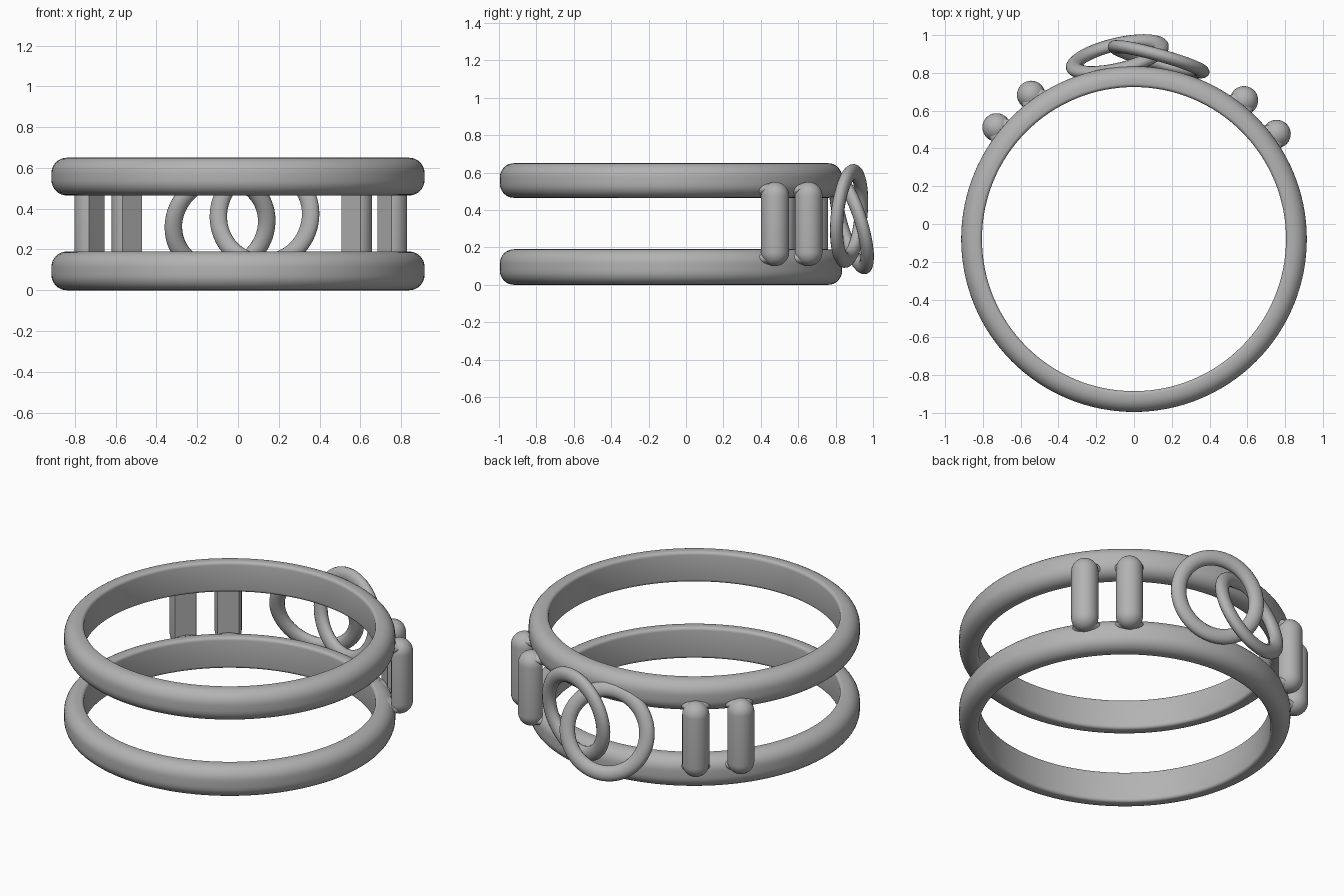
import bpy, bmesh
from math import sin, cos, pi, radians
from mathutils import Matrix, Vector

cube = bpy.data.objects.get("Cube")
if cube:
    bpy.data.objects.remove(cube)

metal = bpy.data.materials.new("grey metal")
GREY = (0.45, 0.45, 0.45, 1)
metal.use_nodes = True
metal.diffuse_color = GREY
metal.node_tree.nodes["Principled BSDF"].inputs["Base Color"].default_value = GREY

CENTRE_Y = -0.08


def finish(name, bm):
    bmesh.ops.recalc_face_normals(bm, faces=bm.faces)
    mesh = bpy.data.meshes.new(name)
    bm.to_mesh(mesh)
    bm.free()
    mesh.materials.append(metal)
    obj = bpy.data.objects.new(name, mesh)
    bpy.context.collection.objects.link(obj)
    bpy.ops.object.select_all(action="DESELECT")
    obj.select_set(True)
    bpy.context.view_layer.objects.active = obj
    bpy.ops.object.shade_smooth_by_angle(angle=radians(40))
    return obj


def lathe(profile, segments, closed):
    """Revolve (radius, height) points around z."""
    bm = bmesh.new()
    verts = [bm.verts.new((r, 0, z)) for r, z in profile]
    pairs = list(zip(verts, verts[1:] + verts[:1]))
    edges = [bm.edges.new(p) for p in (pairs if closed else pairs[:-1])]
    bmesh.ops.spin(bm, geom=verts + edges, cent=(0, 0, 0), axis=(0, 0, 1),
                   angle=2 * pi, steps=segments)
    bmesh.ops.remove_doubles(bm, verts=bm.verts, dist=1e-5)
    return bm


def arc(cx, cz, r, start, end, steps):
    angles = [radians(start + (end - start) * i / steps) for i in range(steps + 1)]
    return [(cx + r * cos(a), cz + r * sin(a)) for a in angles]


# Two bands: flat inside, rounded outside
def band(name, low, high):
    inner, outer, big, small = 0.805, 0.915, 0.075, 0.018
    profile = (arc(outer - big, low + big, big, -90, 0, 8)
               + arc(outer - big, high - big, big, 0, 90, 8)
               + arc(inner + small, high - small, small, 90, 180, 4)
               + arc(inner + small, low + small, small, 180, 270, 4))
    bm = lathe(profile, 128, True)
    bmesh.ops.translate(bm, verts=bm.verts, vec=(0, CENTRE_Y, 0))
    finish(name, bm)


band("lower_band", 0, 0.19)
band("upper_band", 0.465, 0.65)


# Upright bars: round-ended, flat on the inside, flared where they meet the bands
def bar(name, angle):
    r, low, high, reach = 0.075, 0.10, 0.55, 0.938
    profile = arc(0, low + r, r, -90, 0, 8) + arc(0, high - r, r, 0, 90, 8)
    bm = lathe(profile, 32, False)
    cut = bmesh.ops.bisect_plane(bm, geom=bm.verts[:] + bm.edges[:] + bm.faces[:],
                                 plane_co=(-0.045, 0, 0), plane_no=(-1, 0, 0),
                                 clear_outer=True)["geom_cut"]
    bmesh.ops.holes_fill(bm, edges=[e for e in cut if isinstance(e, bmesh.types.BMEdge)])
    for z in (0.14, 0.51):
        flare = (Matrix.Translation((-0.035, 0, z))
                 @ Matrix.Diagonal((1, 1, 0.46, 1)) @ Matrix.Rotation(pi / 2, 4, "Y"))
        bmesh.ops.create_cone(bm, cap_ends=True, segments=24, radius1=0.10,
                              radius2=0.06, depth=0.07, matrix=flare)
    a = radians(angle)
    bm.transform(Matrix.Translation((reach * cos(a), CENTRE_Y + reach * sin(a), 0))
                 @ Matrix.Rotation(a, 4, "Z"))
    finish(name, bm)


for label, angle in (("left_outer", 36.4), ("left_inner", 51.6),
                     ("right_inner", 125.5), ("right_outer", 140.9)):
    bar(label + "_bar", angle)


# Two linked hoops at the back, each lying in the plane y = slope_x * x + slope_z * z
def hoop(name, centre, slope_x, slope_z):
    section = [(0.235 + 0.044 * cos(i * pi / 8), 0.034 * sin(i * pi / 8))
               for i in range(16)]
    bm = lathe(section, 72, True)
    normal = Vector((-slope_x, 1, -slope_z))
    bm.transform(Matrix.Translation(centre)
                 @ normal.to_track_quat("Z", "Y").to_matrix().to_4x4())
    finish(name, bm)


hoop("right_hoop", (-0.088, 0.885, 0.325), 0.24, -0.30)
hoop("left_hoop", (0.13, 0.872, 0.368), -0.28, 0.10)
